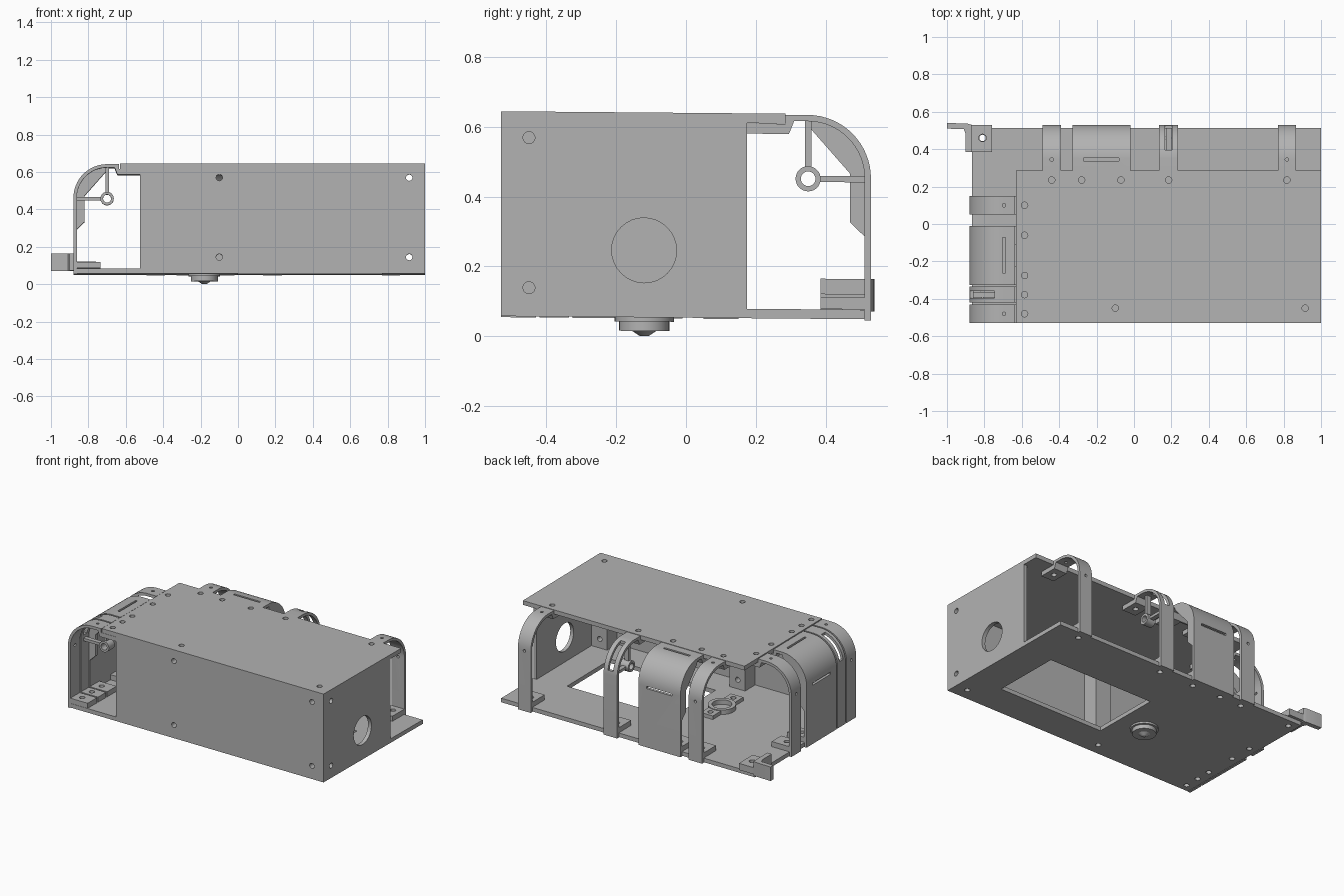
import bpy, bmesh, math
from mathutils import Matrix, Vector

if "Cube" in bpy.data.objects:
    bpy.data.objects.remove(bpy.data.objects["Cube"])

grey = bpy.data.materials.new("plain grey")
grey.use_nodes = True
COLOUR = (0.45, 0.45, 0.45, 1)
grey.diffuse_color = COLOUR
grey.node_tree.nodes["Principled BSDF"].inputs["Base Color"].default_value = COLOUR

# The whole case leans very slightly towards the back
LEAN = Matrix.Identity(4)
LEAN[2][1] = -0.0085
LEFT_SIDE = Matrix.Translation((-0.35, 0, 0)) @ Matrix.Rotation(math.pi / 2, 4, 'Z')
TURN = {'x': Matrix.Rotation(math.pi / 2, 4, 'Y'),
        'y': Matrix.Rotation(math.pi / 2, 4, 'X'), 'z': Matrix.Identity(4)}
BOLT = 0.017
parts = []


def prism(bm, points, offset):
    face = bm.faces.new([bm.verts.new(p) for p in points])
    new = bmesh.ops.extrude_face_region(bm, geom=[face])["geom"]
    bmesh.ops.translate(bm, vec=Vector(offset),
                        verts=[v for v in new if isinstance(v, bmesh.types.BMVert)])


def box(bm, x, y, z):
    prism(bm, [(x[0], y[0], z[0]), (x[1], y[0], z[0]), (x[1], y[1], z[0]), (x[0], y[1], z[0])],
          (0, 0, z[1] - z[0]))


def cyl(bm, centre, r, axis, length, r2=None):
    bmesh.ops.create_cone(bm, cap_ends=True, segments=32, radius1=r,
                          radius2=r if r2 is None else r2, depth=length,
                          matrix=Matrix.Translation(centre) @ TURN[axis])


def to_object(name, bm):
    bmesh.ops.recalc_face_normals(bm, faces=bm.faces)
    mesh = bpy.data.meshes.new(name)
    bm.to_mesh(mesh)
    bm.free()
    ob = bpy.data.objects.new(name, mesh)
    bpy.context.collection.objects.link(ob)
    return ob


def part(name, build, cuts=None, place=Matrix.Identity(4)):
    """Build a solid, bore its openings, then put it in place."""
    bm = bmesh.new()
    build(bm)
    ob = to_object(name, bm)
    if cuts:
        bm = bmesh.new()
        cuts(bm)
        cutter = to_object("cutter", bm)
        mod = ob.modifiers.new("openings", 'BOOLEAN')
        mod.operation, mod.solver, mod.object = 'DIFFERENCE', 'EXACT', cutter
        bpy.context.view_layer.update()
        baked = bpy.data.meshes.new_from_object(ob.evaluated_get(bpy.context.evaluated_depsgraph_get()))
        ob.modifiers.clear()
        ob.data = baked
        bpy.data.objects.remove(cutter)
    ob.data.transform(LEAN @ place)
    ob.data.materials.clear()
    ob.data.materials.append(grey)
    parts.append(ob)


# Bracket layout: start, end, and whether it is a wide panel or holds a button
BACK = [(-0.49, -0.39, ""), (-0.33, -0.02, "wide"), (0.135, 0.235, "button"), (0.77, 0.865, "")]
LEFT = [(0.05, 0.15, ""), (-0.325, -0.01, "wide"), (-0.42, -0.335, "button"), (-0.53, -0.43, "")]


def tab_spans(a, b, kind):
    return [(a, a + 0.1), (b - 0.1, b)] if kind == "wide" else [(a, b)]


def bolt_spots(u):
    back = [((s[0] + s[1]) / 2, u) for br in BACK for s in tab_spans(*br)]
    left = [(-0.35 - u, (s[0] + s[1]) / 2) for br in LEFT for s in tab_spans(*br)]
    return back + left + [(-0.1, -0.45), (0.915, -0.45)]


# Plates
def top_holes(bm):
    for x, y in bolt_spots(0.235):
        cyl(bm, (x, y, 0.63), BOLT, 'z', 0.2)


def floor_holes(bm):
    for x, y in bolt_spots(0.46) + [(-0.81, 0.46)]:
        cyl(bm, (x, y, 0.06), BOLT, 'z', 0.2)
    box(bm, (0, 0.77), (-0.31, 0.15), (0, 0.2))


part("top_plate", lambda bm: box(bm, (-0.63, 1), (-0.53, 0.285), (0.612, 0.64)), top_holes)
part("floor_plate", lambda bm: box(bm, (-0.865, 1), (-0.53, 0.512), (0.053, 0.08)), floor_holes)


# Walls
def front_holes(bm):
    for x in (-0.1, 0.915):
        for z in (0.14, 0.565):
            cyl(bm, (x, -0.48, z), BOLT, 'y', 0.3)


def side_holes(bm):
    for z in (0.135, 0.565):
        cyl(bm, (0.98, -0.45, z), BOLT, 'x', 0.3)
    cyl(bm, (0.98, -0.12, 0.245), 0.093, 'x', 0.3)


part("front_wall", lambda bm: box(bm, (-0.525, 1), (-0.53, -0.505), (0.053, 0.638)), front_holes)
part("side_wall", lambda bm: box(bm, (0.975, 1), (-0.506, 0.175), (0.053, 0.638)), side_holes)

# Posts behind the front wall
for i, x in enumerate((-0.1, 0.915)):
    part(f"corner_post_{i}",
         lambda bm: box(bm, (x - 0.055, x + 0.06), (-0.506, -0.4), (0.079, 0.613)), front_holes)


# Curved brackets, drawn for the back and turned for the left side
def arc(r, start, end, n=16):
    steps = [math.radians(start + (end - start) * i / n) for i in range(n + 1)]
    return [(0.35 + r * math.cos(t), 0.457 + r * math.sin(t)) for t in steps]


OUTLINE = ([(0.285, 0.637)] + arc(0.18, 90, 0) + [(0.53, 0.05), (0.512, 0.05)]
           + arc(0.162, 0, 90) + [(0.31, 0.619), (0.295, 0.582), (0.285, 0.582)])
GUSSET = arc(0.17, 90, 0) + [(0.52, 0.28), (0.512, 0.29), (0.47, 0.33), (0.47, 0.47), (0.355, 0.6)]


def bracket(name, a, b, kind, place):
    mid = (a + b) / 2

    def shell(bm):
        prism(bm, [(a, u, z) for u, z in OUTLINE], (b - a, 0, 0))

    def openings(bm):
        if kind == "wide":
            box(bm, (mid - 0.095, mid + 0.095), (0.338, 0.352), (0.58, 0.7))
            box(bm, (mid - 0.095, mid + 0.095), (0.48, 0.6), (0.44, 0.455))
        elif kind == "button":
            box(bm, (mid - 0.019, mid + 0.019), (0.395, 0.6), (0.485, 0.7))
        else:
            cyl(bm, (mid, 0.345, 0.63), 0.009, 'z', 0.1)
            cyl(bm, (mid, 0.52, 0.45), 0.009, 'y', 0.1)

    part(name + "_shell", shell, openings, place)
    for i, (s, e) in enumerate(tab_spans(a, b, kind)):
        c = (s + e) / 2
        part(f"{name}_upper_tab_{i}", lambda bm: box(bm, (s, e), (0.175, 0.295), (0.582, 0.611)),
             lambda bm: cyl(bm, (c, 0.235, 0.6), BOLT, 'z', 0.1), place)
        part(f"{name}_foot_tab_{i}", lambda bm: box(bm, (s, e), (0.385, 0.515), (0.081, 0.115)),
             lambda bm: cyl(bm, (c, 0.46, 0.1), BOLT, 'z', 0.1), place)
    if kind == "wide":
        for i, s in enumerate((a, b - 0.02)):
            part(f"{name}_gusset_{i}", lambda bm: prism(
                bm, [(s, u, z) for u, z in GUSSET], (0.02, 0, 0)), None, place)
    if kind == "button":
        def arms(bm):
            box(bm, (mid - 0.015, mid + 0.015), (0.341, 0.359), (0.483, 0.625))
            box(bm, (mid - 0.015, mid + 0.015), (0.38, 0.515), (0.445, 0.463))
        part(name + "_button_arms", arms, None, place)
        part(name + "_button_ring", lambda bm: cyl(bm, (mid, 0.35, 0.454), 0.036, 'x', 0.06),
             lambda bm: cyl(bm, (mid, 0.35, 0.454), 0.021, 'x', 0.2), place)


for i, br in enumerate(BACK):
    bracket(f"back_bracket_{i}", *br, Matrix.Identity(4))
for i, br in enumerate(LEFT):
    bracket(f"left_bracket_{i}", *br, LEFT_SIDE)

# Corner latch
part("latch_base", lambda bm: box(bm, (-0.88, -0.76), (0.385, 0.53), (0.081, 0.125)),
     lambda bm: cyl(bm, (-0.81, 0.46, 0.1), 0.02, 'z', 0.2))
part("latch_upright", lambda bm: box(bm, (-0.9, -0.868), (0.385, 0.51), (0.075, 0.168)))
part("latch_arm", lambda bm: prism(
    bm, [(x, y, 0.075) for x, y in ((-1, 0.54), (-0.89, 0.537), (-0.868, 0.53), (-0.868, 0.5),
                                    (-0.9, 0.48), (-0.91, 0.507), (-1, 0.51))], (0, 0, 0.093)))


# Button under the floor, with its eared retaining ring inside
def plug(bm):
    cyl(bm, (-0.18, -0.12, 0.047), 0.085, 'z', 0.012)
    cyl(bm, (-0.18, -0.12, 0.029), 0.072, 'z', 0.03)
    cyl(bm, (-0.18, -0.12, 0.007), 0.012, 'z', 0.016, 0.036)


part("floor_plug", plug)
part("plug_ring", lambda bm: cyl(bm, (-0.18, -0.12, 0.095), 0.085, 'z', 0.03),
     lambda bm: cyl(bm, (-0.18, -0.12, 0.095), 0.06, 'z', 0.1))
for i, (s, e) in enumerate(((-0.28, -0.19), (-0.05, 0.04))):
    part(f"plug_ring_ear_{i}", lambda bm: box(bm, (-0.225, -0.135), (s, e), (0.081, 0.105)),
         lambda bm: cyl(bm, (-0.18, s + 0.04 if i == 0 else e - 0.04, 0.095), BOLT, 'z', 0.1))

# Smooth the curves and keep the edges crisp
bpy.ops.object.select_all(action='DESELECT')
for ob in parts:
    ob.select_set(True)
bpy.context.view_layer.objects.active = parts[0]
bpy.ops.object.shade_smooth_by_angle(angle=math.radians(30))
